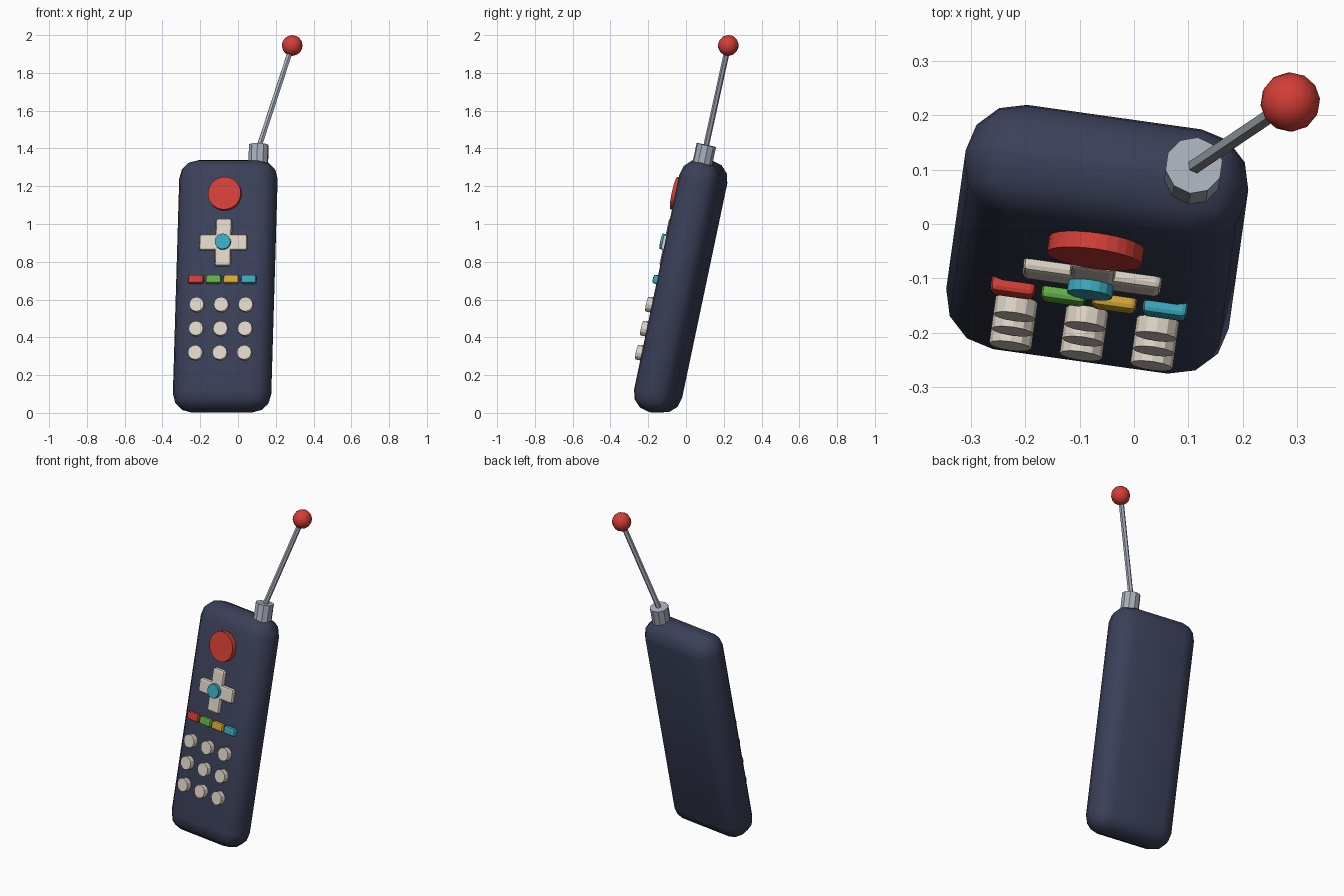
import bpy, math
from mathutils import Matrix, Vector

if "Cube" in bpy.data.objects:
    bpy.data.objects.remove(bpy.data.objects["Cube"])

# Leaning frame of the handset: local x = width, y = depth (front is -y), z = length
CENTRE = Vector((-0.0675, -0.028, 0.67))
FRAME = (Matrix.Translation(CENTRE) @ Matrix.Rotation(math.radians(-8), 4, 'Z')
         @ Matrix.Rotation(math.radians(-12), 4, 'X'))
HALF_W, HALF_D, HALF_L = 0.262, 0.108, 0.681
SINK = 0.015  # how far the keys reach into the body


def material(name, rgb):
    m = bpy.data.materials.new(name)
    m.diffuse_color = (*rgb, 1)
    m.use_nodes = True
    m.node_tree.nodes["Principled BSDF"].inputs["Base Color"].default_value = m.diffuse_color
    return m


NAVY = material("navy", (0.042, 0.051, 0.098))
RED = material("red", (0.645, 0.048, 0.037))
TEAL = material("teal", (0.042, 0.392, 0.503))
GREEN = material("green", (0.122, 0.445, 0.061))
YELLOW = material("yellow", (0.658, 0.392, 0.034))
CREAM = material("cream", (0.72, 0.65, 0.55))
GREY = material("grey", (0.392, 0.434, 0.503))


def finish(name, mat, matrix, bevel=0, segments=1, smooth=None):
    ob = bpy.context.object
    ob.name = name
    ob.data.materials.append(mat)
    if bevel:
        b = ob.modifiers.new("bevel", 'BEVEL')
        b.width, b.segments, b.limit_method = bevel, segments, 'NONE'
        bpy.ops.object.modifier_apply(modifier=b.name)
    if smooth:
        bpy.ops.object.shade_smooth_by_angle(angle=math.radians(smooth))
    ob.matrix_world = matrix
    return ob


def box(name, mat, pos, size, bevel, segments=1, smooth=None):
    bpy.ops.mesh.primitive_cube_add(size=1)
    bpy.context.object.data.transform(Matrix.Diagonal((*size, 1)))
    return finish(name, mat, FRAME @ Matrix.Translation(pos), bevel, segments, smooth)


def key_box(name, mat, x, z, w, h, rise, bevel):
    y = -HALF_D + (SINK - rise) / 2
    return box(name, mat, (x, y, z), (w, rise + SINK, h), bevel, 2)


def key_disc(name, mat, x, z, radius, rise, sides):
    bpy.ops.mesh.primitive_cylinder_add(vertices=sides, radius=radius, depth=rise + SINK)
    y = -HALF_D + (SINK - rise) / 2
    return finish(name, mat, FRAME @ Matrix.Translation((x, y, z))
                  @ Matrix.Rotation(math.pi / 2, 4, 'X'))


# Rounded body
box("body", NAVY, (0, 0, 0), (2 * HALF_W, 2 * HALF_D, 2 * HALF_L), 0.1, 3, 40)

# Power button
key_disc("power_button", RED, 0, 0.475, 0.088, 0.03, 28)

# Direction pad: two crossed bars and a centre button
key_box("pad_bar_across", CREAM, 0, 0.212, 0.256, 0.084, 0.022, 0.011)
key_box("pad_bar_upright", CREAM, 0, 0.212, 0.084, 0.256, 0.023, 0.011)
key_disc("pad_centre", TEAL, 0, 0.212, 0.042, 0.043, 16)

# Row of coloured keys
for i, (label, mat) in enumerate((("red", RED), ("green", GREEN),
                                  ("yellow", YELLOW), ("teal", TEAL))):
    key_box(label + "_key", mat, (i - 1.5) * 0.094, 0.013, 0.082, 0.046, 0.022, 0.01)

# Three by three keypad
for row in range(3):
    for col in range(3):
        key_disc(f"keypad_{row}_{col}", CREAM, (col - 1) * 0.131,
                 -0.126 - row * 0.13, 0.039, 0.031, 12)

# Antenna socket
bpy.ops.mesh.primitive_cylinder_add(vertices=10, radius=0.053, depth=0.13)
finish("antenna_socket", GREY, FRAME @ Matrix.Translation((0.157, 0, 0.70)))

# Antenna rod and ball tip
start = FRAME @ Vector((0.157, 0, 0.75))
tip = Vector((0.287, 0.224, 1.945))
axis = tip - start
turn = axis.to_track_quat('Z', 'Y').to_matrix().to_4x4()
bpy.ops.mesh.primitive_cylinder_add(vertices=6, radius=0.015, depth=axis.length)
finish("antenna_rod", GREY, Matrix.Translation((start + tip) / 2) @ turn)
bpy.ops.mesh.primitive_uv_sphere_add(segments=12, ring_count=8, radius=0.055)
finish("antenna_ball", RED, Matrix.Translation(tip) @ turn, smooth=60)
